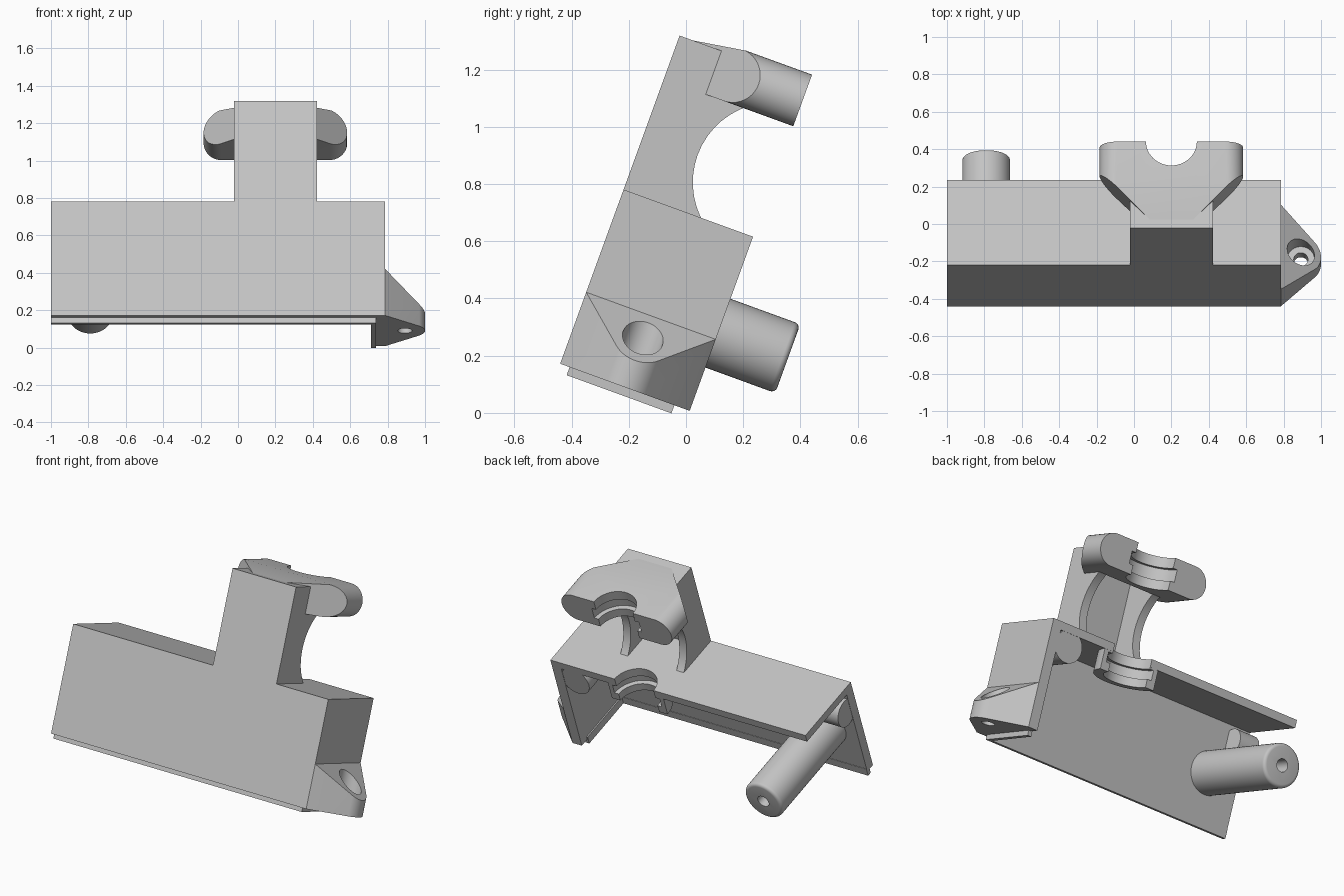
import bpy, bmesh, math
from mathutils import Matrix, Vector

old = bpy.data.objects.get("Cube")
if old:
    bpy.data.objects.remove(old, do_unlink=True)

grey = bpy.data.materials.new("light_grey")
grey.use_nodes = True
COLOUR = (0.55, 0.55, 0.55, 1)
grey.diffuse_color = COLOUR
grey.node_tree.nodes["Principled BSDF"].inputs["Base Color"].default_value = COLOUR

# Everything is modelled upright (y = depth, z = height), then leaned as a whole
LEAN = Matrix.Translation((0, -0.44, 0.172)) @ Matrix.Rotation(math.radians(-20), 4, 'X')
MID = 0.2       # centre of the tower and shaft
BACK = 0.482    # rear plane
parts = []


def finish(name, bm, keep=True):
    bmesh.ops.recalc_face_normals(bm, faces=bm.faces)
    mesh = bpy.data.meshes.new(name)
    bm.to_mesh(mesh)
    bm.free()
    mesh.materials.append(grey)
    obj = bpy.data.objects.new(name, mesh)
    bpy.context.collection.objects.link(obj)
    if keep:
        parts.append(obj)
    return obj


def box(name, x, y, z, keep=True):
    bm = bmesh.new()
    bmesh.ops.create_cube(bm, size=1)
    for v in bm.verts:
        v.co = [lo + (c + 0.5) * (hi - lo) for c, (lo, hi) in zip(v.co, (x, y, z))]
    return finish(name, bm, keep)


def cylinder(name, axis, centre, r, lo, hi, keep=True, bevel=0):
    """Cylinder along an axis; centre gives the two other coordinates in order."""
    bm = bmesh.new()
    bmesh.ops.create_cone(bm, cap_ends=True, segments=48, radius1=r, radius2=r, depth=hi - lo)
    if bevel:
        rim = [e for e in bm.edges if all(v.co.z > 0 for v in e.verts)]
        bmesh.ops.bevel(bm, geom=rim, offset=bevel, segments=4, profile=0.5, affect='EDGES')
    for v in bm.verts:
        along = v.co.z + (lo + hi) / 2
        a, b = v.co.x + centre[0], v.co.y + centre[1]
        v.co = {'X': (along, a, b), 'Y': (a, along, b), 'Z': (a, b, along)}[axis]
    return finish(name, bm, keep)


def prism(pts, offset):
    bm = bmesh.new()
    face = bm.faces.new([bm.verts.new(p) for p in pts])
    new = bmesh.ops.extrude_face_region(bm, geom=[face])["geom"]
    bmesh.ops.translate(bm, vec=offset, verts=[g for g in new if isinstance(g, bmesh.types.BMVert)])
    bmesh.ops.recalc_face_normals(bm, faces=bm.faces)
    return bm


def slice_off(bm, point, normal):
    """Remove the side the normal points to and close the cut."""
    geom = bm.verts[:] + bm.edges[:] + bm.faces[:]
    res = bmesh.ops.bisect_plane(bm, geom=geom, plane_co=point, plane_no=normal, clear_outer=True)
    edges = [g for g in res["geom_cut"] if isinstance(g, bmesh.types.BMEdge)]
    bmesh.ops.contextual_create(bm, geom=edges)


def cut(targets, cutters):
    for t in targets:
        bpy.context.view_layer.objects.active = t
        for c in cutters:
            m = t.modifiers.new("cut", 'BOOLEAN')
            m.operation, m.solver, m.object = 'DIFFERENCE', 'EXACT', c
            bpy.ops.object.modifier_apply(modifier=m.name)
    for c in cutters:
        bpy.data.objects.remove(c, do_unlink=True)


def arc(cx, cy, r, start, end, n=20):
    return [(cx + r * math.cos(math.radians(start + (end - start) * i / n)),
             cy + r * math.sin(math.radians(start + (end - start) * i / n))) for i in range(n + 1)]


# Housing: front wall, top plate and one end wall
housing = box("housing", (-1, 0.785), (0, BACK), (0, 0.648))
cut([housing], [box("hollow", (-1.1, 0.72), (0.06, 0.6), (-0.1, 0.6), False)])
box("front_lip", (-1, 0.735), (0.035, 0.062), (-0.03, 0.02))
box("end_lip", (0.712, 0.738), (0.035, 0.425), (-0.03, 0.02))

# Hollow pin and screw boss, both bored from the front
pin = cylinder("pin", 'Y', (-0.79, 0.289), 0.128, 0.03, 0.742, bevel=0.02)
cut([housing, pin], [cylinder("bore", 'Y', (-0.79, 0.289), 0.08, -0.1, 0.62, False),
                     cylinder("bore_small", 'Y', (-0.79, 0.289), 0.038, 0.5, 0.9, False)])
boss = cylinder("screw_boss", 'Y', (0.64, 0.527), 0.095, 0.03, BACK - 0.002)
cut([housing, boss], [cylinder("bore", 'Y', (0.64, 0.527), 0.073, -0.1, 0.36, False),
                      cylinder("bore_small", 'Y', (0.64, 0.527), 0.045, 0.3, 0.6, False)])

# Small boss in the open end's corner
corner = cylinder("corner_boss", 'X', (0.1, 0.49), 0.085, -0.998, -0.86)
cut([corner], [cylinder("bore", 'X', (0.1, 0.49), 0.045, -1.1, -0.9, False),
               box("trim", (-1.1, 0), (-0.2, 0.02), (0, 1), False)])

# Tower with a round clearance at the back
tower = box("tower", (MID - 0.222, MID + 0.222), (0, 0.3), (0.63, 1.221))
cut([tower], [box("hollow", (MID - 0.17, MID + 0.17), (0.06, 0.6), (0.6, 1.16), False),
              cylinder("clearance", 'X', (BACK, 0.85), 0.28, -0.2, 0.6, False)])

# Upper bearing cap with two slant-faced ears
ear_x, ear_z, ear_r = 0.288, 1.155, 0.096
outline = arc(MID + ear_x, ear_z, ear_r, -90, 90) + arc(MID - ear_x, ear_z, ear_r, 90, 270)
bm = prism([(x, 0.05, z) for x, z in outline], (0, BACK - 0.05, 0))
for side in (-1, 1):
    slice_off(bm, Vector((MID + side * 0.3, 0.234, 0)), Vector((side, -1, 0)).normalized())
slice_off(bm, Vector((0, 0.05, 1.221)), Vector((0, -0.16, 1)).normalized())
cap = finish("bearing_cap", bm)
cut([cap], [box("hollow", (MID - 0.17, MID + 0.17), (-0.1, 0.29), (0.9, 1.16), False)])
for side in (-1, 1):
    c = (MID + side * ear_x, ear_z)
    cut([cap], [cylinder("bore", 'Y', c, 0.075, -0.1, 0.39, False),
                cylinder("bore_small", 'Y', c, 0.042, 0.3, 0.6, False)])

# Lower bearing collar beneath the top plate
collar = cylinder("bearing_collar", 'Z', (MID, BACK), 0.195, 0.48, 0.646)
cut([collar], [box("half", (-0.3, 0.7), (BACK - 0.001, 0.9), (0.3, 0.9), False)])
cut([cap, collar, housing], [cylinder("shaft", 'Z', (MID, BACK), 0.136, 0.4, 1.5, False)])
cut([cap], [cylinder("groove", 'Z', (MID, BACK), 0.165, 1.115, 1.19, False)])
cut([collar, housing], [cylinder("groove", 'Z', (MID, BACK), 0.165, 0.53, 0.59, False)])

# Sloping mounting tab on the closed end
plan = [(0.76, 0)] + [(0.785, 0)] + arc(0.895, 0.241, 0.105, -45, 45) + [(0.785, BACK), (0.76, BACK)]
bm = prism([(x, y, 0) for x, y in plan], (0, 0, 0.4))
slice_off(bm, Vector((1, 0, 0.1)), Vector((0.166, 0, 0.215)).normalized())
tab = finish("mounting_tab", bm)
cut([tab], [cylinder("bore", 'Z', (0.892, 0.241), 0.073, 0.07, 0.6, False),
            cylinder("bore_small", 'Z', (0.892, 0.241), 0.038, -0.1, 0.3, False)])

# Lean every part and shade
bpy.ops.object.select_all(action='DESELECT')
for p in parts:
    p.data.transform(LEAN)
    p.select_set(True)
bpy.context.view_layer.objects.active = parts[0]
bpy.ops.object.shade_smooth_by_angle(angle=math.radians(30))
